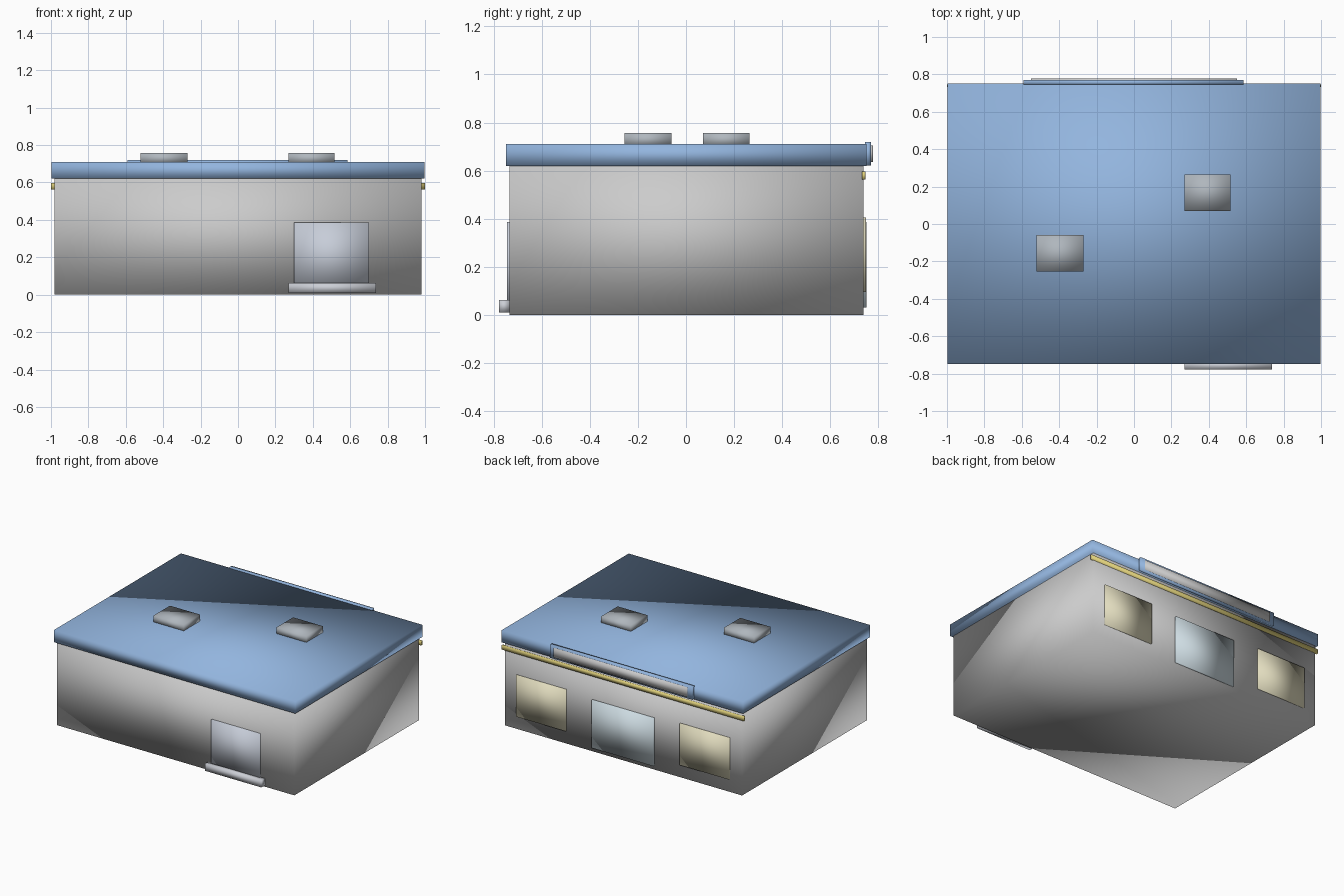
import bpy

if "Cube" in bpy.data.objects:
    bpy.data.objects.remove(bpy.data.objects["Cube"])

def material(name, rgb):
    m = bpy.data.materials.new(name)
    m.diffuse_color = (*rgb, 1)
    m.use_nodes = True
    m.node_tree.nodes["Principled BSDF"].inputs["Base Color"].default_value = m.diffuse_color
    return m

blue = material("blue", (0.29, 0.46, 0.73))
steel = material("steel", (0.43, 0.47, 0.51))
door_grey = material("door_grey", (0.57, 0.61, 0.69))
step_grey = material("step_grey", (0.60, 0.62, 0.67))
glass = material("glass", (0.62, 0.72, 0.77))
cream = material("cream", (0.76, 0.72, 0.52))
gold = material("gold", (0.74, 0.63, 0.20))

def box(name, x, y, z, mat=None):
    """Softly shaded box from (min, max) ranges."""
    lo, hi = zip(x, y, z)
    bpy.ops.mesh.primitive_cube_add(size=1)
    o = bpy.context.object
    o.name = name
    for v in o.data.vertices:
        v.co = [a if c < 0 else b for c, a, b in zip(v.co, lo, hi)]
    o.data.polygons.foreach_set("use_smooth", [True] * 6)
    if mat:
        o.data.materials.append(mat)
    return o

# Main shell
box("walls", (-0.98, 0.98), (-0.735, 0.738), (0, 0.63))
box("roof", (-0.997, 0.997), (-0.748, 0.751), (0.62, 0.71), blue)

# Rooftop vents
box("roof_vent_left", (-0.52, -0.27), (-0.255, -0.06), (0.70, 0.757), steel)
box("roof_vent_right", (0.27, 0.515), (0.07, 0.265), (0.70, 0.757), steel)

# Front door and step
box("front_door", (0.30, 0.70), (-0.745, -0.725), (0.03, 0.387), door_grey)
box("front_step", (0.27, 0.737), (-0.777, -0.735), (0.01, 0.062), step_grey)

# Back openings
box("back_glass_door", (-0.255, 0.255), (0.73, 0.751), (0.03, 0.387), glass)
for side, s in (("left", -1), ("right", 1)):
    box("back_window_" + side, sorted((s * 0.47, s * 0.88)),
        (0.73, 0.748), (0.095, 0.405), cream)

# Trim strip and blank fascia board
box("trim_strip", (-1.0, 1.0), (0.732, 0.746), (0.563, 0.596), gold)
box("fascia_board", (-0.59, 0.585), (0.745, 0.769), (0.622, 0.719), blue)
box("fascia_panel", (-0.55, 0.55), (0.76, 0.777), (0.635, 0.705))
